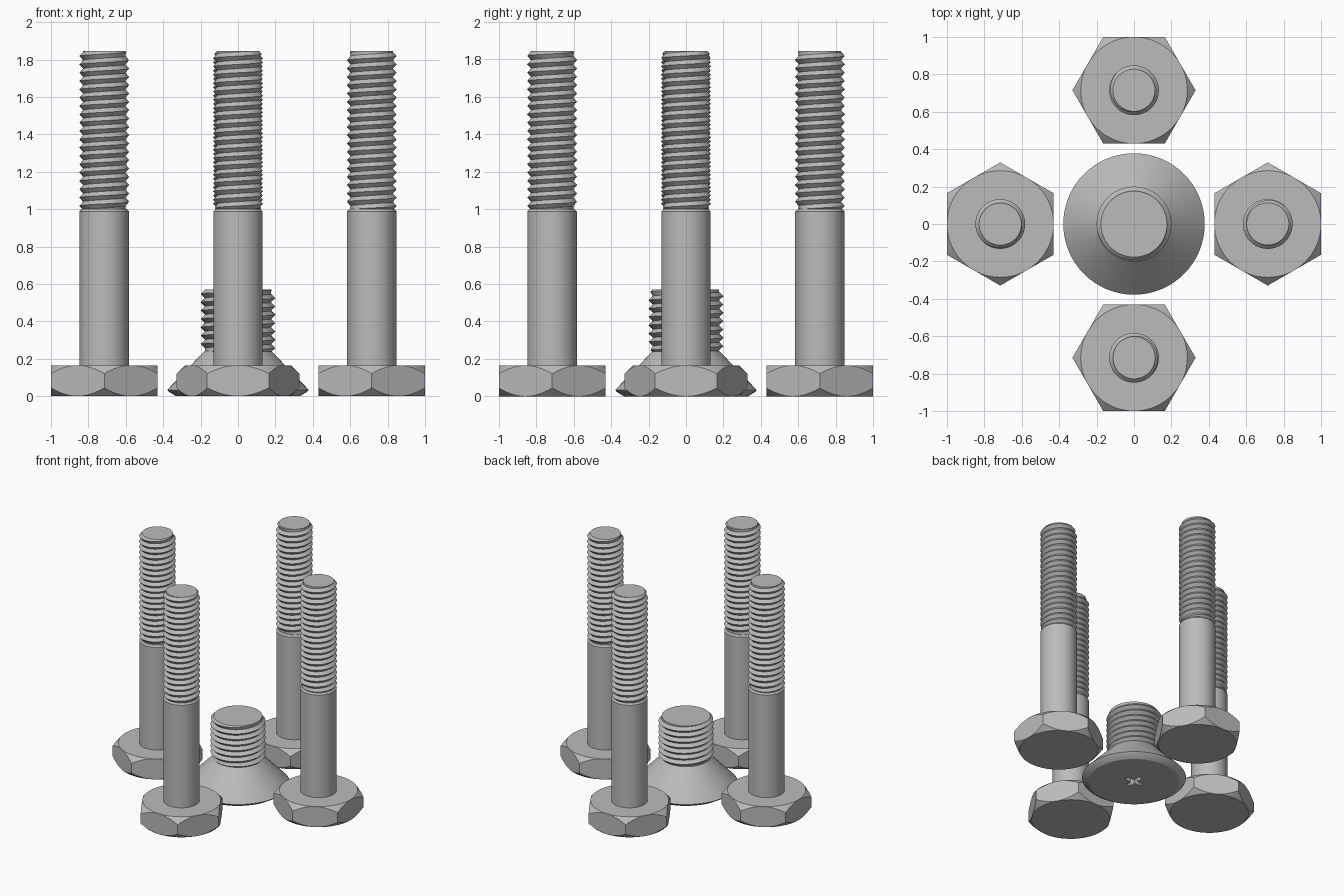
import bpy, bmesh, math

if "Cube" in bpy.data.objects:
    bpy.data.objects.remove(bpy.data.objects["Cube"])

steel = bpy.data.materials.new("steel_grey")
steel.diffuse_color = (0.5, 0.5, 0.5, 1)
steel.use_nodes = True
steel.node_tree.nodes["Principled BSDF"].inputs["Base Color"].default_value = steel.diffuse_color


def spin(name, n, profile):
    """Sweep profile(fraction of a turn) -> [(radius, z), ...] around z."""
    bm = bmesh.new()
    cols = []
    for i in range(n + 1):
        a = 2 * math.pi * i / n
        cols.append([bm.verts.new((r * math.cos(a), r * math.sin(a), z))
                     for r, z in profile(i / n)])
    for c, d in zip(cols, cols[1:]):
        for j in range(len(c) - 1):
            bm.faces.new((c[j], d[j], d[j + 1], c[j + 1]))
    bmesh.ops.remove_doubles(bm, verts=bm.verts, dist=1e-5)
    bmesh.ops.recalc_face_normals(bm, faces=bm.faces)
    me = bpy.data.meshes.new(name)
    bm.to_mesh(me)
    bm.free()
    me.materials.append(steel)
    return add(name, me)


def add(name, me):
    ob = bpy.data.objects.new(name, me)
    bpy.context.collection.objects.link(ob)
    return ob


def smooth(ob):
    bpy.ops.object.select_all(action='DESELECT')
    ob.select_set(True)
    bpy.context.view_layer.objects.active = ob
    bpy.ops.object.shade_smooth_by_angle(angle=math.radians(25))


def thread(name, root, crest, z0, z1, pitch):
    """Right-handed V thread that fades out at both ends."""
    def profile(f):
        pts = [(root, z0)]
        for k in range(-2, int(2 * (z1 - z0) / pitch) + 3):
            z = z0 + pitch * (f + k / 2)
            fade = max(0, min(1, min(z - z0, z1 - z) / (pitch / 2)))
            r = root + (crest - root) * fade * (k % 2)
            pts.append((r, min(max(z, z0), z1)))
        return pts + [(root, z1), (0, z1)]
    return spin(name, 48, profile)


# Hexagon head, with corners chamfered top and bottom
APOTHEM, HEAD_H = 0.285, 0.165


def hex_profile(f):
    a = (2 * math.pi * f + math.pi / 6) % (math.pi / 3) - math.pi / 6
    r = APOTHEM / math.cos(a)
    drop = r - APOTHEM
    return [(0, 0), (APOTHEM, 0), (r, drop), (r, HEAD_H - drop),
            (APOTHEM, HEAD_H), (0, HEAD_H)]


bolt = [
    spin("hex_head", 72, hex_profile),
    spin("bolt_shank", 48, lambda f: [(0.132, HEAD_H - 0.01), (0.132, 0.988),
                                      (0.12, 1.0), (0, 1.0)]),
    thread("bolt_thread", 0.113, 0.133, 0.995, 1.845, 0.0445),
]

# Countersunk centre screw, standing on its head
screw_head = spin("countersunk_head", 64, lambda f: [
    (0, 0), (0.33, 0), (0.37, 0.024), (0.378, 0.034),
    (0.185, 0.235), (0.175, 0.245), (0, 0.245)])
screw_thread = thread("screw_thread", 0.177, 0.2, 0.235, 0.57, 0.0445)

# Tapered cross recess cut into the underside of the screw
L, W = 0.075, 0.018
quarter = [(L, -W), (L, W), (W, W)]
outline = []
for q in range(4):
    c, s = [(1, 0), (0, 1), (-1, 0), (0, -1)][q]
    outline += [(c * x - s * y, s * x + c * y) for x, y in quarter]
bm = bmesh.new()
low = [bm.verts.new((x, y, -0.01)) for x, y in outline]
high = [bm.verts.new((x * 0.5, y * 0.5, 0.09)) for x, y in outline]
bm.faces.new(low)
bm.faces.new(high)
for i in range(12):
    j = (i + 1) % 12
    bm.faces.new((low[i], low[j], high[j], high[i]))
bmesh.ops.recalc_face_normals(bm, faces=bm.faces)
me = bpy.data.meshes.new("recess_cutter")
bm.to_mesh(me)
bm.free()
me.materials.append(steel)
cutter = add("recess_cutter", me)
cutter.hide_render = True
cutter.hide_set(True)
cut = screw_head.modifiers.new("cross_recess", 'BOOLEAN')
cut.operation = 'DIFFERENCE'
cut.solver = 'EXACT'
cut.object = cutter

for ob in bolt + [screw_head, screw_thread]:
    smooth(ob)

# Four bolts around the centre screw
for q in range(4):
    a = q * math.pi / 2
    for part in bolt:
        ob = part if q == 0 else add(part.name, part.data)
        ob.location = (0.715 * math.cos(a), 0.715 * math.sin(a), 0)
        ob.rotation_euler.z = a
